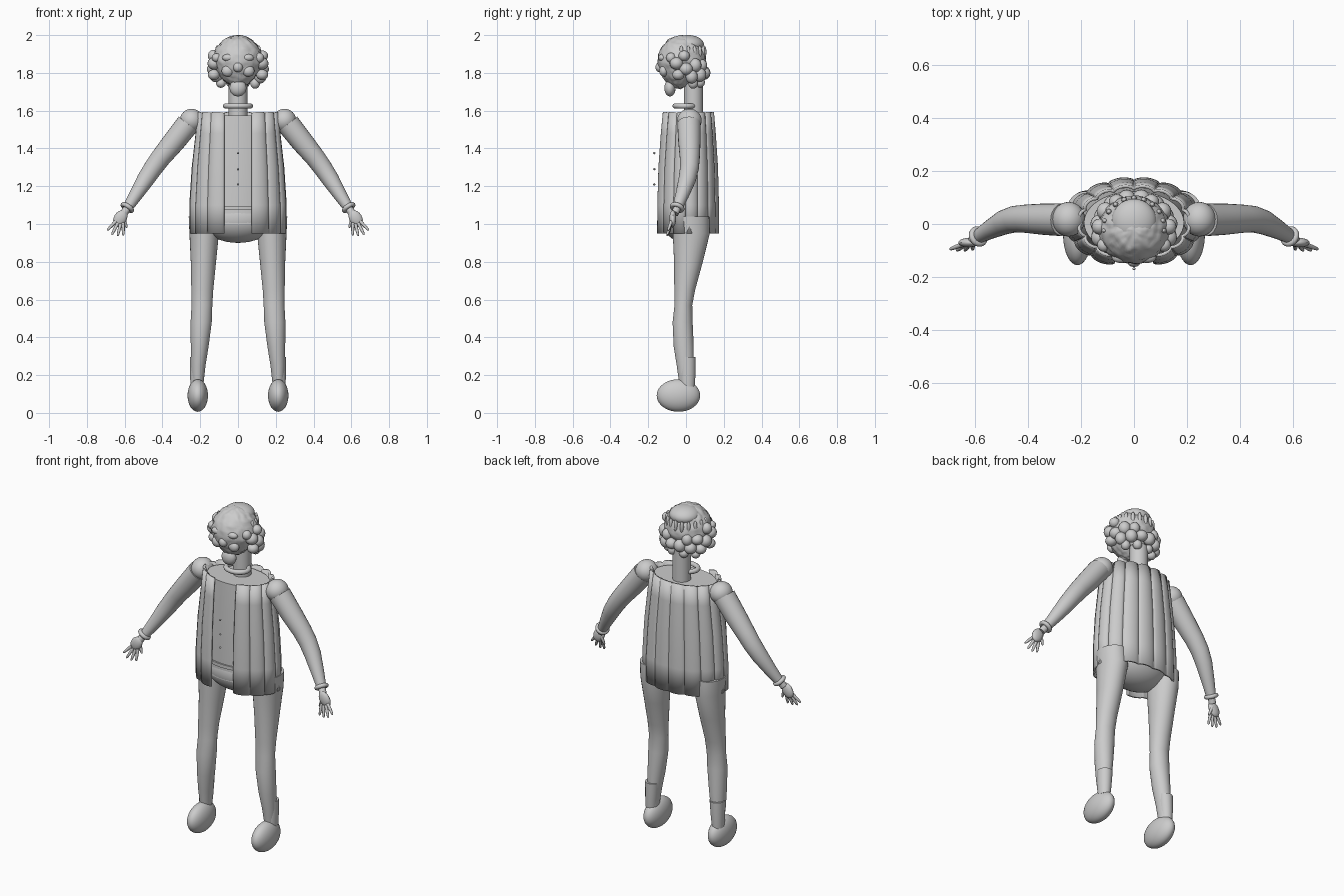
import bpy, bmesh, math, random
from mathutils import Vector, Matrix, noise

if "Cube" in bpy.data.objects:
    bpy.data.objects.remove(bpy.data.objects["Cube"])

random.seed(4)
grey = bpy.data.materials.new("plain_grey")
grey.diffuse_color = (0.6, 0.6, 0.6, 1)
grey.use_nodes = True
grey.node_tree.nodes["Principled BSDF"].inputs["Base Color"].default_value = grey.diffuse_color


def finish(name, bm, angle=40):
    bmesh.ops.recalc_face_normals(bm, faces=bm.faces)
    mesh = bpy.data.meshes.new(name)
    bm.to_mesh(mesh)
    bm.free()
    ob = bpy.data.objects.new(name, mesh)
    bpy.context.collection.objects.link(ob)
    mesh.materials.append(grey)
    bpy.ops.object.select_all(action='DESELECT')
    ob.select_set(True)
    bpy.context.view_layer.objects.active = ob
    bpy.ops.object.shade_smooth_by_angle(angle=math.radians(angle))
    return ob


def ball(bm, c, r, rot=None, u=16, v=10):
    m = Matrix.Translation(c) @ (rot or Matrix()) @ Matrix.Diagonal((*r, 1))
    return bmesh.ops.create_uvsphere(bm, u_segments=u, v_segments=v, radius=1, matrix=m)["verts"]


def loft(bm, rings, closed=True):
    rows = [[bm.verts.new(p) for p in ring] for ring in rings]
    n = len(rows[0])
    for a, b in zip(rows, rows[1:]):
        for i in range(n if closed else n - 1):
            j = (i + 1) % n
            bm.faces.new((a[i], a[j], b[j], b[i]))
    if closed:
        bm.faces.new(rows[0])
        bm.faces.new(rows[-1])


def column(bm, stations, n=32):
    """Level elliptical rings: x, y, z, x radius, y radius."""
    loft(bm, [[(x + a * math.cos(2 * math.pi * i / n), y + b * math.sin(2 * math.pi * i / n), z)
               for i in range(n)] for x, y, z, a, b in stations])


def tube(bm, stations, n=24):
    """Round rings square to a path: point, radius."""
    pts = [Vector(s[0]) for s in stations]
    rings = []
    for k, (_, r) in enumerate(stations):
        t = (pts[min(k + 1, len(pts) - 1)] - pts[max(k - 1, 0)]).normalized()
        u = t.cross(Vector((0, 1, 0))).normalized()
        w = t.cross(u)
        rings.append([pts[k] + r * (u * math.cos(2 * math.pi * i / n) + w * math.sin(2 * math.pi * i / n))
                      for i in range(n)])
    loft(bm, rings)


def ring(bm, c, R, r, rot=None, stretch=(1, 1), n=32, k=10):
    m = Matrix.Translation(c) @ (rot or Matrix())
    loops = []
    for i in range(n):
        a = 2 * math.pi * i / n
        loops.append([bm.verts.new(m @ Vector(((R * stretch[0] + r * math.cos(b)) * math.cos(a),
                                               (R * stretch[1] + r * math.cos(b)) * math.sin(a),
                                               r * math.sin(b))))
                      for b in (2 * math.pi * j / k for j in range(k))])
    for i in range(n):
        for j in range(k):
            p, q, j2 = loops[i], loops[(i + 1) % n], (j + 1) % k
            bm.faces.new((p[j], q[j], q[j2], p[j2]))


# Head: egg with a narrowing jaw and a lumpy surface
bm = bmesh.new()
for v in ball(bm, (0, 0, 0), (1, 1, 1), u=64, v=40):
    p = v.co.copy()
    low = max(0, -p.z)
    lump = 1 + 0.045 * noise.noise(p * 5) + 0.02 * noise.noise(p * 9)
    v.co = Vector((p.x * 0.133 * (1 - 0.3 * low), p.y * 0.128 * (1 - 0.2 * low) - 0.022 - 0.015 * low,
                   p.z * 0.14 + 1.858)) * 1
    v.co = Vector((0, -0.022, 1.858)) + (v.co - Vector((0, -0.022, 1.858))) * lump
finish("head", bm, 60)

# Face: nose, brows, cheeks, chin
bm = bmesh.new()
ball(bm, (0, -0.14, 1.83), (0.026, 0.022, 0.026))
ball(bm, (0, -0.085, 1.72), (0.045, 0.03, 0.045))
for s in (-1, 1):
    ball(bm, (s * 0.05, -0.125, 1.88), (0.034, 0.022, 0.02))
    ball(bm, (s * 0.055, -0.118, 1.81), (0.032, 0.024, 0.03))
finish("face_features", bm, 60)

# Hair: crown cap, curls round the sides and back, short locks behind
bm = bmesh.new()
ball(bm, (0, 0.01, 1.95), (0.085, 0.085, 0.05), u=32, v=16)
for s in (-1, 1):
    for a, z, r in ((75, 1.85, .036), (80, 1.79, .032), (100, 1.82, .036), (115, 1.78, .032),
                    (125, 1.84, .034), (142, 1.79, .034), (150, 1.84, .03), (168, 1.80, .034),
                    (95, 1.89, .03), (60, 1.88, .026), (160, 1.75, .026), (125, 1.745, .026)):
        t = math.radians(a)
        R = 1.0 if z > 1.77 else 0.85
        ball(bm, (s * 0.13 * R * math.sin(t), -0.02 - 0.118 * R * math.cos(t), z),
             (r, r, r * random.uniform(0.85, 1.15)))
for i in range(11):
    t = math.radians(85 + 19 * i)
    ball(bm, (0.112 * math.sin(t), -0.015 - 0.112 * math.cos(t), 1.91), (0.011, 0.011, 0.035), u=10, v=8)
finish("hair", bm, 60)

# Neck and collar
bm = bmesh.new()
column(bm, [(0, 0.04, 1.56, .05, .05), (0, 0.04, 1.76, .05, .05)])
finish("neck", bm)
bm = bmesh.new()
ring(bm, (0, -0.005, 1.625), 0.066, 0.014, stretch=(1, 0.8))
finish("collar", bm)

# Shirt body, pelvis, belt and shirt buttons
bm = bmesh.new()
column(bm, [(0, 0.005, 1.0, .205, .135), (0, 0.005, 1.3, .205, .132), (0, 0.005, 1.575, .188, .118)], 48)
finish("shirt", bm)
bm = bmesh.new()
ball(bm, (0, 0.005, 1.03), (0.2, 0.138, 0.13), u=40, v=20)
finish("pelvis", bm)
bm = bmesh.new()
column(bm, [(0, 0.005, 1.075, .213, .143), (0, 0.005, 1.095, .213, .143)], 48)
finish("belt", bm)
bm = bmesh.new()
for z in (1.21, 1.29, 1.375):
    ball(bm, (0, -0.168, z), (0.006, 0.006, 0.006), u=8, v=6)
finish("buttons", bm)

# Open pleated vest
bm = bmesh.new()
rows = []
for z, rx, ry in ((0.95, .245, .158), (1.1, .245, .157), (1.3, .232, .152), (1.48, .212, .14), (1.585, .2, .13)):
    gap = math.asin(0.074 / rx)
    row = []
    for i in range(169):
        f = i / 168
        t = gap + (2 * math.pi - 2 * gap) * f
        pleat = abs(math.sin(math.pi * f * 14)) ** 0.6
        k = 0.012 * pleat - 0.003
        row.append(((rx + k) * math.sin(t), 0.005 - (ry + k) * math.cos(t),
                    z + (0.008 * pleat if z > 1.55 else 0)))
    rows.append(row)
loft(bm, rows, closed=False)
vest = finish("vest", bm, 35)
sol = vest.modifiers.new("thickness", 'SOLIDIFY')
sol.thickness = 0.012
sol.offset = 0

for s, side in ((-1, "left"), (1, "right")):
    # Trouser leg, ankle cuff and rounded shoe
    bm = bmesh.new()
    column(bm, [(s * x, y, z, a, b) for x, y, z, a, b in (
        (.185, .025, 1.04, .076, .098), (.179, .028, .95, .078, .098), (.183, .013, .8, .067, .076),
        (.189, -.007, .65, .058, .055), (.191, -.014, .57, .055, .047), (.195, -.018, .48, .056, .053),
        (.203, -.012, .35, .047, .053), (.211, -.004, .25, .039, .045), (.213, .003, .15, .030, .038))])
    finish(side + "_leg", bm)
    bm = bmesh.new()
    column(bm, [(s * .219, .008, .14, .032, .038), (s * .217, .008, .2, .037, .042),
                (s * .213, .008, .295, .042, .043)])
    finish(side + "_ankle_cuff", bm)
    bm = bmesh.new()
    ball(bm, (s * .213, -.04, .092), (.054, .115, .086), u=32, v=20)
    finish(side + "_shoe", bm)

    # Shoulder ball and tapering bent arm
    bm = bmesh.new()
    ball(bm, (s * .246, .018, 1.548), (.062, .065, .062), u=28, v=16)
    finish(side + "_shoulder", bm)
    bm = bmesh.new()
    tube(bm, [((s * x, y, z), r) for x, y, z, r in (
        (.265, .016, 1.53, .062), (.34, .018, 1.435, .059), (.41, .02, 1.35, .053), (.45, .018, 1.295, .05),
        (.49, .006, 1.235, .046), (.54, -.02, 1.155, .036), (.588, -.048, 1.08, .026))])
    finish(side + "_arm", bm)
    aim = Vector((s * .05, -.028, -.075)).to_track_quat('Z', 'Y').to_matrix().to_4x4()
    bm = bmesh.new()
    ring(bm, (s * .586, -.047, 1.087), 0.028, 0.012, aim, n=24)
    finish(side + "_wrist_band", bm)

    # Hand: flat palm, four fingers, thumb
    bm = bmesh.new()
    tube(bm, [((s * .588, -.048, 1.08), .02), ((s * .605, -.06, 1.055), .021)], 12)
    palm = Matrix.Rotation(-s * math.radians(32), 4, 'Y')
    ball(bm, (s * .623, -.07, 1.03), (.034, .018, .046), palm)
    for a, b in (((.608, -.078, 1.005), (.607, -.096, .94)), ((.622, -.08, 1.0), (.637, -.1, .937)),
                 ((.637, -.08, 1.003), (.668, -.1, .943)), ((.648, -.078, 1.013), (.693, -.095, .966)),
                 ((.606, -.062, 1.035), (.588, -.07, .98))):
        p, q = (Vector((s * c[0], c[1], c[2])) for c in (a, b))
        tube(bm, [(p, .009), (p.lerp(q, .6), .008), (p.lerp(q, .92), .006), (q, .003)], 10)
    finish(side + "_hand", bm)
